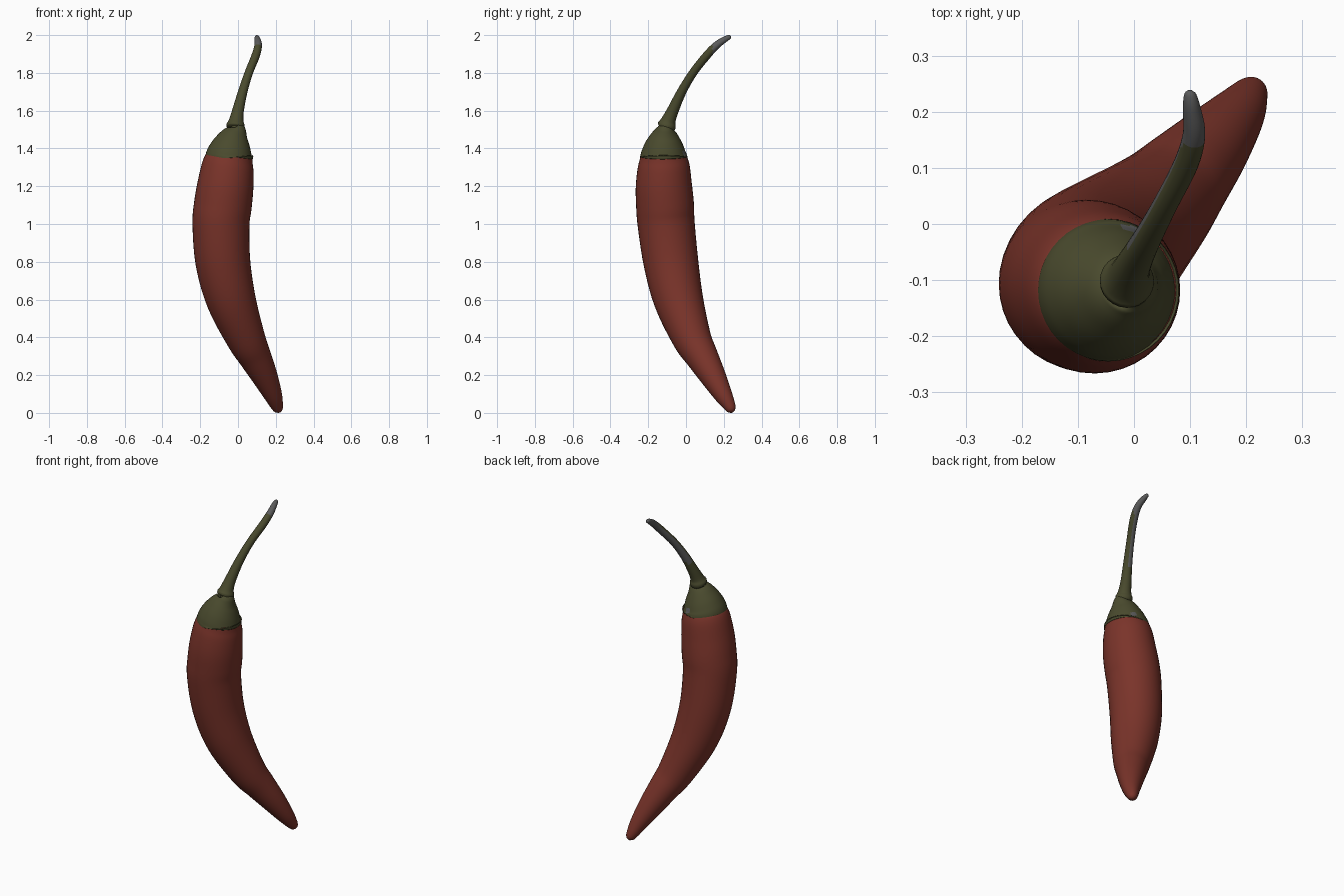
import bpy, bmesh, math
from mathutils import Vector

if "Cube" in bpy.data.objects:
    bpy.data.objects.remove(bpy.data.objects["Cube"])


def material(name, rgb):
    m = bpy.data.materials.new(name)
    m.diffuse_color = (*rgb, 1)
    m.use_nodes = True
    m.node_tree.nodes["Principled BSDF"].inputs["Base Color"].default_value = m.diffuse_color
    return m


RED = material("chili red", (0.195, 0.034, 0.023))
OLIVE = material("olive green", (0.068, 0.069, 0.027))
GREY = material("dried grey", (0.105, 0.105, 0.105))


def smooth_path(pts, sub):
    """Catmull-Rom through (x, y, z, radius) stations."""
    p = [Vector(q) for q in pts]
    p = [2 * p[0] - p[1]] + p + [2 * p[-1] - p[-2]]
    out = []
    for i in range(1, len(p) - 2):
        a, b, c, d = p[i - 1:i + 3]
        for k in range(sub):
            t = k / sub
            out.append(0.5 * (2 * b + (c - a) * t + (2 * a - 5 * b + 4 * c - d) * t * t
                              + (3 * b - a - 3 * c + d) * t ** 3))
    return out + [p[-2]]


def tube(name, stations, mats, rule=None, sub=5, sides=40):
    """Capped tube with rings square to its path."""
    path = smooth_path(stations, sub)
    bm = bmesh.new()
    rings = []
    for i, s in enumerate(path):
        t = (path[min(i + 1, len(path) - 1)] - path[max(i - 1, 0)]).to_3d().normalized()
        u = Vector((1, 0, 0))
        u = (u - t * u.dot(t)).normalized()
        v = t.cross(u)
        r = max(s[3], 0.002)
        rings.append([bm.verts.new(s.to_3d() + r * (u * math.cos(a) + v * math.sin(a)))
                      for a in (2 * math.pi * k / sides for k in range(sides))])
    for lo, hi in zip(rings, rings[1:]):
        for k in range(sides):
            n = (k + 1) % sides
            bm.faces.new((lo[k], lo[n], hi[n], hi[k]))
    bm.faces.new(rings[0])
    bm.faces.new(rings[-1])
    bmesh.ops.recalc_face_normals(bm, faces=bm.faces)
    bm.normal_update()
    for f in bm.faces:
        f.smooth = True
        if rule and rule(f.calc_center_median(), f.normal):
            f.material_index = 1
    me = bpy.data.meshes.new(name)
    bm.to_mesh(me)
    bm.free()
    for m in mats:
        me.materials.append(m)
    ob = bpy.data.objects.new(name, me)
    bpy.context.collection.objects.link(ob)
    return ob


# Curved red fruit, tip to shoulder
tube("pepper_body", [
    (0.217, 0.244, 0.003, 0.008), (0.214, 0.24, 0.014, 0.023), (0.205, 0.228, 0.04, 0.034),
    (0.183, 0.194, 0.1, 0.05), (0.138, 0.139, 0.2, 0.07), (0.088, 0.083, 0.3, 0.087),
    (0.039, 0.029, 0.4, 0.104), (-0.037, -0.04, 0.6, 0.131), (-0.08, -0.08, 0.8, 0.145),
    (-0.09, -0.105, 1.0, 0.151), (-0.08, -0.111, 1.1, 0.153), (-0.067, -0.117, 1.2, 0.149),
    (-0.055, -0.117, 1.3, 0.138), (-0.047, -0.118, 1.35, 0.125),
    (-0.046, -0.118, 1.362, 0.119)], [RED])

# Green cap with a narrow neck under the stem
tube("calyx", [
    (-0.046, -0.118, 1.35, 0.127), (-0.046, -0.118, 1.358, 0.125), (-0.042, -0.118, 1.38, 0.118),
    (-0.032, -0.116, 1.42, 0.102), (-0.02, -0.113, 1.46, 0.079), (-0.009, -0.11, 1.49, 0.057),
    (-0.006, -0.108, 1.503, 0.046), (-0.008, -0.107, 1.508, 0.03),
    (-0.01, -0.105, 1.53, 0.025)], [OLIVE, GREY],
    lambda c, n: (c - Vector((0.0, -0.008, 1.375))).length < 0.018)

# Leaning stem: dried at the tip and along its back
BACK = Vector((-0.55, 0.78, -0.3)).normalized()
tube("stem", [
    (-0.014, -0.106, 1.511, 0.047), (-0.012, -0.1, 1.526, 0.048), (-0.009, -0.092, 1.55, 0.038),
    (0.0, -0.07, 1.6, 0.031), (0.025, -0.023, 1.7, 0.025), (0.057, 0.037, 1.8, 0.022),
    (0.093, 0.108, 1.89, 0.022), (0.107, 0.16, 1.945, 0.02), (0.103, 0.205, 1.977, 0.016),
    (0.1, 0.23, 1.99, 0.011), (0.1, 0.238, 1.993, 0.004)], [OLIVE, GREY],
    lambda c, n: c.y > 0.14 or (c.z > 1.66 and n.dot(BACK) > 0.35), sides=24)
